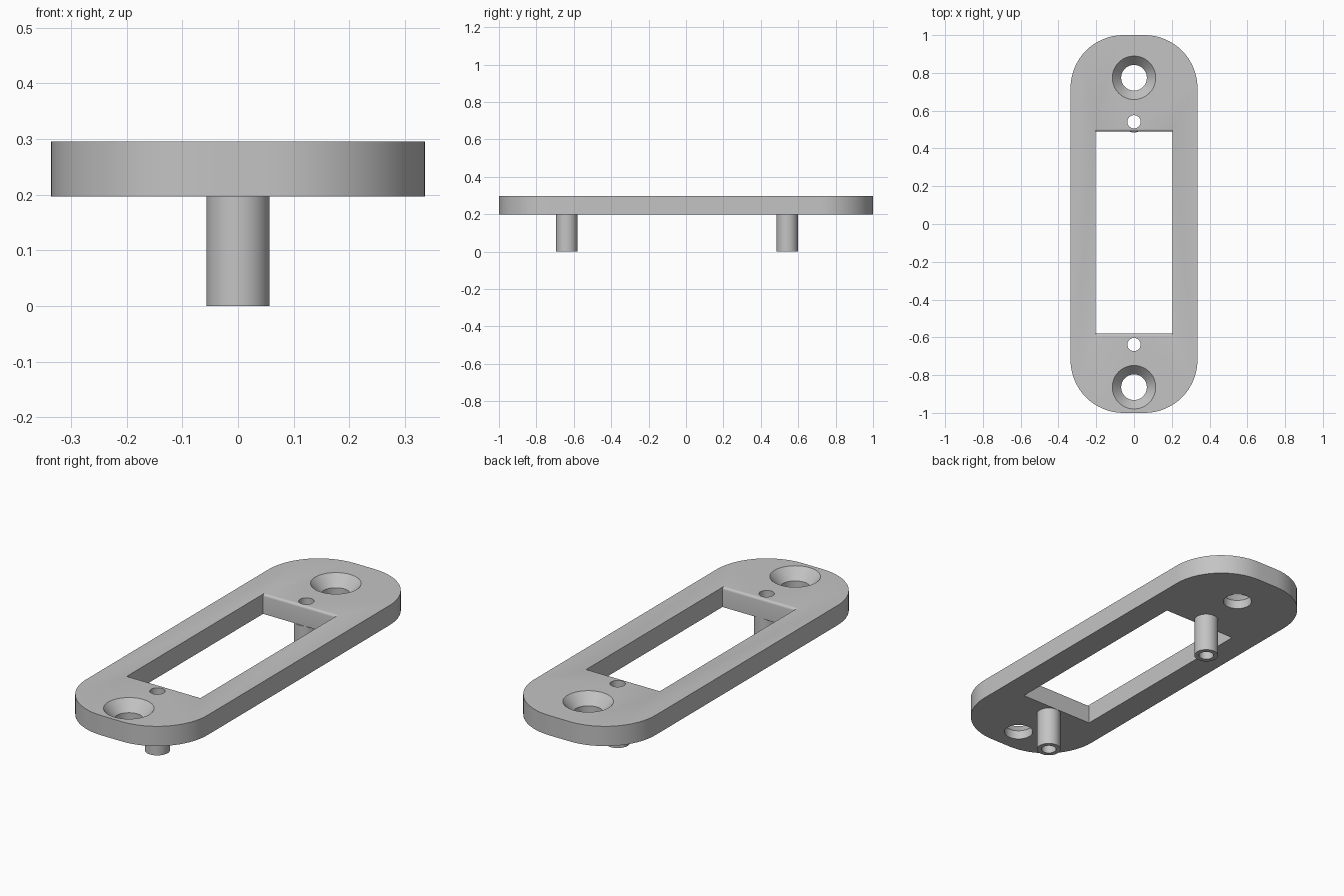
import bpy
import bmesh
from math import sin, cos, pi, radians
from mathutils import Vector

if "Cube" in bpy.data.objects:
    bpy.data.objects.remove(bpy.data.objects["Cube"], do_unlink=True)

HALF_W, HALF_L, CORNER = 0.336, 1.0, 0.28
BOTTOM, TOP = 0.197, 0.296
WIN_X, WIN_BACK, WIN_FRONT, FILLET = 0.204, 0.49, -0.58, 0.012
SCREW_Y = {"back": 0.774, "front": -0.864}
POST_Y = {"back": 0.541, "front": -0.638}
POST_R, BORE_R = 0.057, 0.035

grey = bpy.data.materials.new("grey plastic")
grey.use_nodes = True
grey.diffuse_color = (0.55, 0.55, 0.55, 1)
grey.node_tree.nodes["Principled BSDF"].inputs["Base Color"].default_value = (0.55, 0.55, 0.55, 1)


def finish(name, bm):
    """Turn a bmesh into a grey object."""
    bmesh.ops.recalc_face_normals(bm, faces=bm.faces)
    mesh = bpy.data.meshes.new(name)
    bm.to_mesh(mesh)
    bm.free()
    mesh.materials.append(grey)
    obj = bpy.data.objects.new(name, mesh)
    bpy.context.collection.objects.link(obj)
    return obj


def prism(name, points, direction):
    """Extrude a closed outline."""
    bm = bmesh.new()
    face = bm.faces.new([bm.verts.new(p) for p in points])
    geom = bmesh.ops.extrude_face_region(bm, geom=[face])["geom"]
    moved = [v for v in geom if isinstance(v, bmesh.types.BMVert)]
    bmesh.ops.translate(bm, vec=Vector(direction), verts=moved)
    return finish(name, bm)


def lathe(name, profile, y, closed=False, steps=48):
    """Revolve (radius, z) points around a vertical axis at y."""
    bm = bmesh.new()
    rings = [[bm.verts.new((r * cos(2 * pi * i / steps), y + r * sin(2 * pi * i / steps), z))
              for i in range(steps)] for r, z in profile]
    pairs = list(zip(rings, rings[1:]))
    if closed:
        pairs.append((rings[-1], rings[0]))
    else:
        bm.faces.new(rings[0])
        bm.faces.new(rings[-1])
    for a, b in pairs:
        for i in range(steps):
            j = (i + 1) % steps
            bm.faces.new((a[i], a[j], b[j], b[i]))
    return finish(name, bm)


def smooth(obj):
    bpy.ops.object.select_all(action='DESELECT')
    obj.select_set(True)
    bpy.context.view_layer.objects.active = obj
    bpy.ops.object.shade_smooth_by_angle(angle=radians(35))


# Plate outline with four large rounded corners
outline = []
for quarter, (sx, sy) in enumerate([(1, 1), (-1, 1), (-1, -1), (1, -1)]):
    for i in range(17):
        a = (quarter + i / 16) * pi / 2
        outline.append((sx * (HALF_W - CORNER) + CORNER * cos(a),
                        sy * (HALF_L - CORNER) + CORNER * sin(a), BOTTOM))
plate = prism("plate", outline, (0, 0, TOP - BOTTOM))

# Window cutter, flared at the top of both short ends
arc = [(FILLET * (1 - cos(i * pi / 8)), TOP - FILLET + FILLET * sin(i * pi / 8)) for i in range(5)]
side = [(0, BOTTOM - 0.1)] + arc + [(FILLET, TOP + 0.1)]
section = [(-WIN_X, WIN_BACK + d, z) for d, z in side]
section += [(-WIN_X, WIN_FRONT - d, z) for d, z in reversed(side)]
cutters = [prism("window_cutter", section, (2 * WIN_X, 0, 0))]

# Countersunk screw holes and post bores
for end, y in SCREW_Y.items():
    cutters.append(lathe(end + "_screw_cutter",
                         [(0.068, BOTTOM - 0.1), (0.068, TOP - 0.054), (0.115, TOP), (0.115, TOP + 0.1)], y))
for end, y in POST_Y.items():
    cutters.append(lathe(end + "_bore_cutter", [(BORE_R, BOTTOM - 0.1), (BORE_R, TOP + 0.1)], y))

bpy.context.view_layer.objects.active = plate
for cutter in cutters:
    cutter.hide_render = True
    mod = plate.modifiers.new("cut", 'BOOLEAN')
    mod.operation = 'DIFFERENCE'
    mod.solver = 'EXACT'
    mod.object = cutter
    bpy.ops.object.modifier_apply(modifier=mod.name)
    bpy.data.objects.remove(cutter, do_unlink=True)
smooth(plate)

# Hollow posts beneath the plate
for end, y in POST_Y.items():
    smooth(lathe(end + "_post", [(POST_R, 0), (POST_R, BOTTOM), (BORE_R, BOTTOM), (BORE_R, 0)], y, closed=True))
